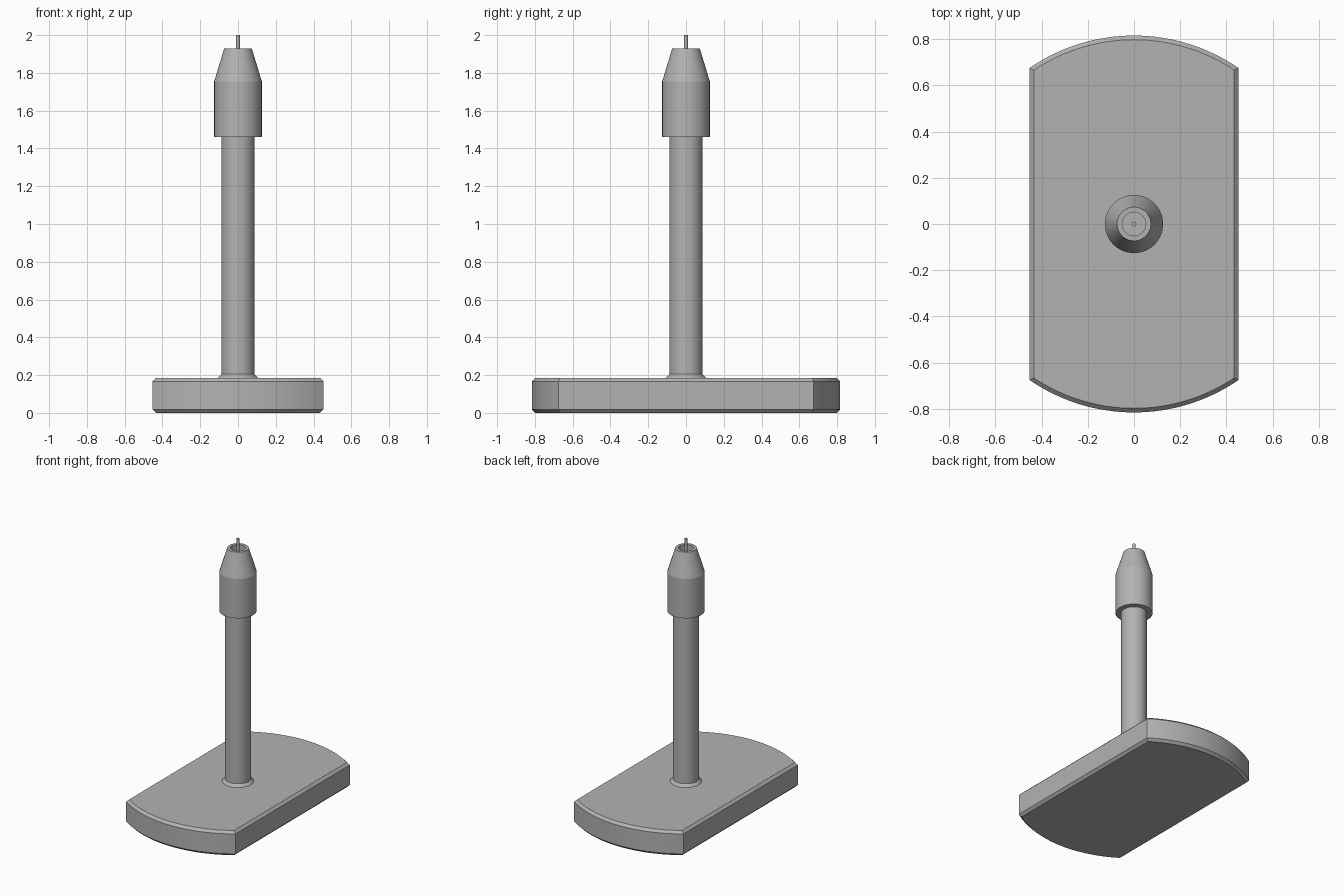
import bpy
import bmesh
import math

cube = bpy.data.objects.get("Cube")
if cube:
    bpy.data.objects.remove(cube, do_unlink=True)

grey = bpy.data.materials.new("plain_grey")
grey.use_nodes = True
colour = (0.45, 0.45, 0.45, 1)
grey.diffuse_color = colour
grey.node_tree.nodes["Principled BSDF"].inputs["Base Color"].default_value = colour


def finish(name, bm):
    """Turn a bmesh into a shaded, coloured object."""
    bmesh.ops.recalc_face_normals(bm, faces=bm.faces)
    mesh = bpy.data.meshes.new(name)
    bm.to_mesh(mesh)
    bm.free()
    mesh.materials.append(grey)
    obj = bpy.data.objects.new(name, mesh)
    bpy.context.collection.objects.link(obj)
    bpy.ops.object.select_all(action="DESELECT")
    obj.select_set(True)
    bpy.context.view_layer.objects.active = obj
    bpy.ops.object.shade_smooth_by_angle(angle=math.radians(15))
    return obj


def lathe(name, profile, sides=64):
    """Revolve (radius, height) points around the z axis."""
    bm = bmesh.new()
    verts = [bm.verts.new((r, 0, z)) for r, z in profile]
    edges = [bm.edges.new(pair) for pair in zip(verts, verts[1:])]
    bmesh.ops.spin(bm, geom=verts + edges, cent=(0, 0, 0), axis=(0, 0, 1),
                   angle=math.tau, steps=sides, use_duplicate=False)
    bmesh.ops.remove_doubles(bm, verts=bm.verts, dist=0.0001)
    return finish(name, bm)


# Base: straight sides, bowed ends, chamfered top and bottom rims
half_width, half_length, bow, height = 0.452, 0.816, 0.14, 0.185
radius = (half_width ** 2 + bow ** 2) / (2 * bow)
sweep = math.asin(half_width / radius)
steps = 32
outline = []
for end in (1, -1):
    for i in range(steps + 1):
        a = sweep * (1 - 2 * i / steps)
        x = radius * math.sin(a)
        y = half_length - radius * (1 - math.cos(a))
        outline.append((end * x, end * y, 0))

bm = bmesh.new()
bottom = bm.faces.new([bm.verts.new(p) for p in outline])
top = bmesh.ops.extrude_face_region(bm, geom=[bottom], use_keep_orig=True)
bmesh.ops.translate(bm, vec=(0, 0, height),
                    verts=[g for g in top["geom"] if isinstance(g, bmesh.types.BMVert)])
bmesh.ops.recalc_face_normals(bm, faces=bm.faces)
rims = [e for e in bm.edges if abs(e.verts[0].co.z - e.verts[1].co.z) < 0.001]
bmesh.ops.bevel(bm, geom=rims, offset=0.018, segments=1, affect="EDGES")
finish("base", bm)

# Post with a flared foot
lathe("post_foot", [(0.08, 0.18), (0.107, 0.185), (0.088, 0.205), (0.08, 0.205)])
lathe("post", [(0, 0.18), (0.088, 0.18), (0.088, 1.5), (0, 1.5)])

# Tapered cap with an open bore
lathe("cap", [(0, 1.46), (0.126, 1.46), (0.126, 1.755), (0.073, 1.93),
              (0.051, 1.93), (0.051, 1.75), (0, 1.75)])

# Thin pin standing in the bore
lathe("pin", [(0, 1.74), (0.01, 1.74), (0.01, 2), (0, 2)], 24)
